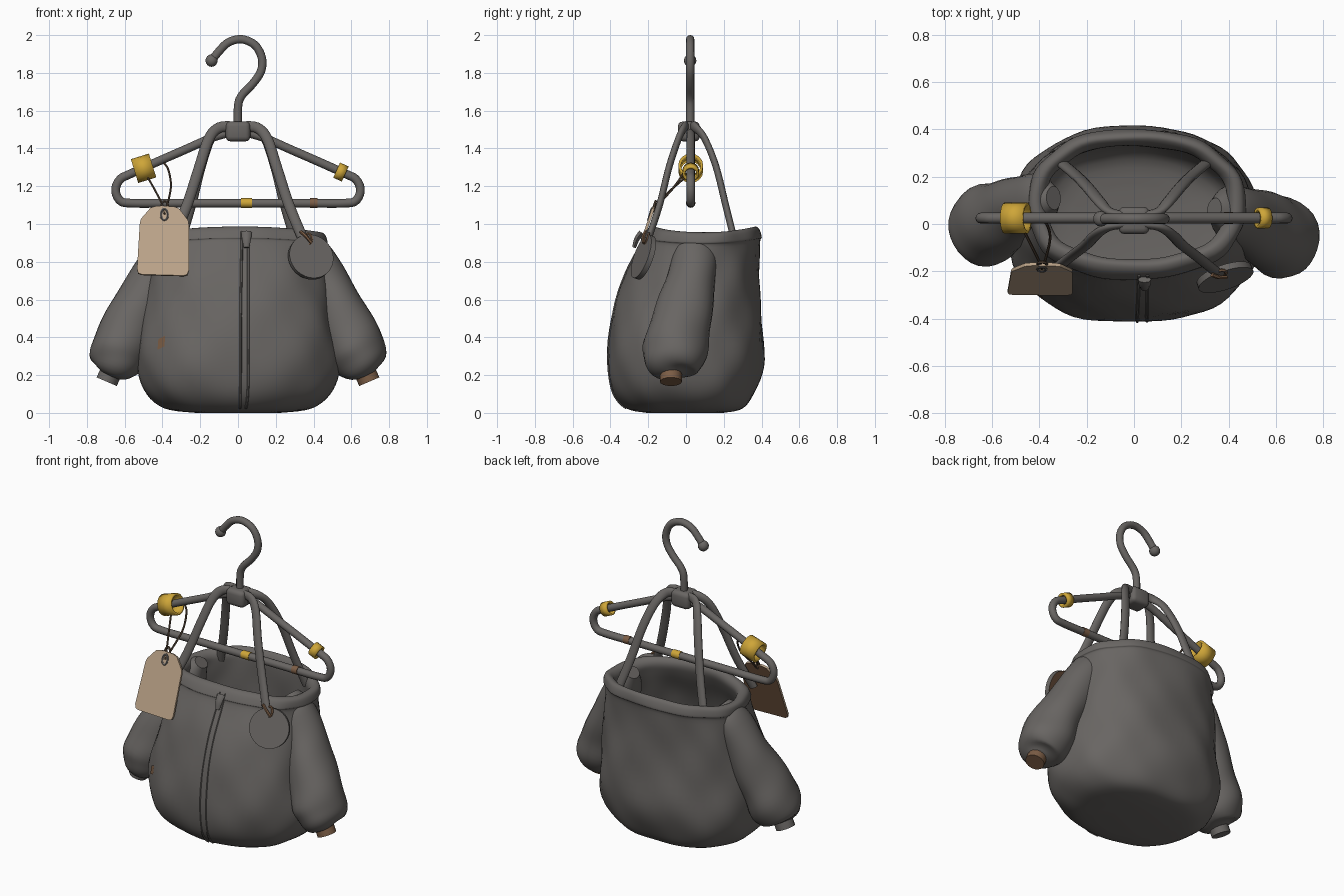
import bpy, bmesh, math
from mathutils import Vector, Matrix

if "Cube" in bpy.data.objects:
    bpy.data.objects.remove(bpy.data.objects["Cube"])


def material(name, rgb):
    m = bpy.data.materials.new(name)
    m.use_nodes = True
    m.diffuse_color = (*rgb, 1)
    bsdf = m.node_tree.nodes["Principled BSDF"]
    bsdf.inputs["Base Color"].default_value = (*rgb, 1)
    bsdf.inputs["Roughness"].default_value = 0.8
    return m


grey = material("charcoal cloth", (0.14, 0.131, 0.124))
yellow = material("mustard yellow", (0.62, 0.38, 0.04))
tan = material("tan card", (0.50, 0.37, 0.25))
brown = material("rust brown", (0.20, 0.11, 0.06))
cord = material("dark cord", (0.09, 0.06, 0.04))


def finish(bm, name, *mats, angle=50):
    bmesh.ops.recalc_face_normals(bm, faces=bm.faces)
    mesh = bpy.data.meshes.new(name)
    bm.to_mesh(mesh)
    bm.free()
    ob = bpy.data.objects.new(name, mesh)
    bpy.context.collection.objects.link(ob)
    for m in mats:
        mesh.materials.append(m)
    bpy.context.view_layer.objects.active = ob
    ob.select_set(True)
    bpy.ops.object.shade_smooth_by_angle(angle=math.radians(angle))
    ob.select_set(False)
    return ob


def spline(pts, t):
    """Catmull-Rom value at t along a list of tuples."""
    i = min(int(t), len(pts) - 2)
    f = t - i
    a, b, c, d = (Vector(pts[max(0, min(j, len(pts) - 1))]) for j in range(i - 1, i + 3))
    return b + 0.5 * f * (c - a + f * (2 * a - 5 * b + 4 * c - d + f * (3 * (b - c) + d - a)))


def loft(rings, closed=False):
    bm = bmesh.new()
    rows = [[bm.verts.new(p) for p in r] for r in rings]
    n = len(rows[0])
    for k in range(len(rows) if closed else len(rows) - 1):
        r, s = rows[k], rows[(k + 1) % len(rows)]
        for j in range(n):
            bm.faces.new((r[j], r[(j + 1) % n], s[(j + 1) % n], s[j]))
    if not closed:
        bm.faces.new(rows[0])
        bm.faces.new(rows[-1])
    return bm


def sweep(name, pts, mat, ra=0.02, rb=None, hint=(0, 1, 0), steps=5, closed=False, sides=12, crease=0):
    """Elliptical tube; points may carry their own two radii."""
    pts = [tuple(p) if len(p) == 5 else (*p, ra, rb or ra) for p in pts]
    if closed:
        path = [spline(pts[-2:] + pts + pts[:3], 2 + i / steps) for i in range(len(pts) * steps)]
    else:
        path = [spline(pts, i / steps) for i in range((len(pts) - 1) * steps + 1)]
    rings, n = [], len(path)
    for i, p in enumerate(path):
        q0, q1 = (path[i - 1], path[(i + 1) % n]) if closed else (path[max(i - 1, 0)], path[min(i + 1, n - 1)])
        d = (Vector(q1[:3]) - Vector(q0[:3])).normalized()
        u = Vector(hint)
        u = (u - d * u.dot(d)).normalized()
        v = d.cross(u)
        ring = []
        for j in range(sides):
            a = math.tau * j / sides
            w = 1 + crease * math.sin(3 * a + 0.5 * i) + crease * math.sin(2 * a - 0.9 * i)
            ring.append(Vector(p[:3]) + w * (u * p[3] * math.cos(a) + v * p[4] * math.sin(a)))
        rings.append(ring)
    return finish(loft(rings, closed), name, mat)


# Bag body: height, half width, front, back; goes up the outside and down the lining
PROFILE = [(0, .22, -.2, .2), (.025, .39, -.31, .31), (.12, .5, -.39, .37), (.28, .535, -.42, .41),
           (.5, .51, -.39, .40), (.72, .475, -.325, .39), (.9, .452, -.24, .39), (.93, .46, -.235, .40),
           (.975, .45, -.205, .385), (.985, .415, -.17, .36), (.95, .385, -.15, .335), (.88, .39, -.17, .33),
           (.7, .41, -.25, .34), (.4, .44, -.32, .35), (.15, .4, -.3, .3), (.1, .2, -.15, .15)]


def body_point(t, a, lift=0.0):
    z, hw, yf, yb = spline(PROFILE, t)
    c, s = math.cos(a), math.sin(a)
    e = 2 / 2.3
    fold = 1 + .012 * math.sin(3 * a + 9 * z) + .009 * math.sin(7 * a - 13 * z) + .006 * math.sin(11 * a + 17 * z)
    x = (hw * fold + lift) * math.copysign(abs(c) ** e, c)
    y = (yf + yb) / 2 + ((yb - yf) / 2 * fold + lift) * math.copysign(abs(s) ** e, s)
    z -= .03 * c * c * max(0, min(1, (z - .7) / .25))
    return Vector((x + .02 * max(0, z - .5), y, max(z, 0)))


def span(a, b, n):
    return [a + (b - a) * i / (n - 1) for i in range(n)]


body = loft([[body_point(t, math.tau * j / 72) for j in range(72)] for t in span(0, len(PROFILE) - 1, 76)])
finish(body, "bag_body", grey, angle=70)

# Front zip ridges and pull
front = -math.pi / 2
for k, a in enumerate((.015, .075)):
    sweep(f"zip_ridge_{k}", [body_point(t, front + a, -.001) for t in span(1, 7.6, 30)], grey, .007,
          hint=(1, 0, 0), steps=2, sides=6)
sweep("zip_pull", [(.045, -.235, .955, .016, .028), (.045, -.26, .92, .014, .024), (.045, -.275, .875, .01, .015)],
      grey, hint=(0, 1, 0), sides=8)

# Worn patch on the cloth
patch = bmesh.new()
grid = [[patch.verts.new(body_point(t + .8 * (a + 2.4), a, .005)) for a in span(-2.44, -2.34, 5)]
        for t in span(3.3, 3.55, 4)]
for r, s in zip(grid, grid[1:]):
    for j in range(4):
        patch.faces.new((r[j], r[j + 1], s[j + 1], s[j]))
finish(patch, "worn_patch", brown)

# Sleeves with cuffs
SLEEVE = [(.34, .06, .93, .05, .04), (.40, .05, .85, .11, .09), (.48, .02, .66, .135, .125),
          (.57, -.03, .47, .16, .145), (.63, -.06, .32, .17, .155), (.66, -.08, .235, .135, .12),
          (.675, -.08, .2, .06, .055)]
for side, s, dy, cuff_mat in (("left", 1, 0, brown), ("right", -1, .05, grey)):
    sweep(f"{side}_sleeve", [(s * x, y + dy, z, a, b) for x, y, z, a, b in SLEEVE], grey, sides=28, crease=.018)
    cuff = [(.67, -.08, .22), (.682, -.08, .195), (.695, -.08, .165)]
    sweep(f"{side}_cuff", [(s * x, y + dy, z) for x, y, z in cuff], cuff_mat, .058, steps=2, sides=16)

    # Straps running from the hub to the rim
    front_strap = [(.02, .0, 1.515), (.1, -.01, 1.51), (.155, -.04, 1.45), (.205, -.09, 1.3),
                   (.27, -.14, 1.1), (.345, -.2, .92)]
    back_strap = [(.02, .035, 1.515), (.1, .05, 1.51), (.15, .1, 1.45), (.2, .16, 1.3), (.25, .21, 1.1), (.31, .26, .9)]
    for name, pts in (("front", front_strap), ("back", back_strap)):
        sweep(f"{name}_{side}_strap", [(s * x, y, z) for x, y, z in pts], grey, .018, .028)

# Hanger frame and hook
half = [(.08, 1.475), (.3, 1.385), (.56, 1.27), (.625, 1.235), (.648, 1.18), (.625, 1.125), (.56, 1.11), (.3, 1.11)]
loop = half + [(-x, z) for x, z in reversed(half)]
sweep("hanger_frame", [(x, .025, z) for x, z in loop], grey, .023, closed=True)
hook = [(0, 1.48), (0, 1.62), (.02, 1.68), (.08, 1.745), (.122, 1.81), (.126, 1.88), (.09, 1.947), (.02, 1.978),
        (-.05, 1.962), (-.1, 1.915), (-.14, 1.865)]
sweep("hanger_hook", [(x, .022, z) for x, z in hook], grey, .022)
ball = bmesh.new()
bmesh.ops.create_uvsphere(ball, u_segments=14, v_segments=8, radius=.033,
                          matrix=Matrix.Translation((-.14, .022, 1.865)))
finish(ball, "hook_tip", grey)

# Hub block
hub = bmesh.new()
bmesh.ops.create_cube(hub, matrix=Matrix.Translation((0, .015, 1.49)) @ Matrix.Diagonal((.13, .115, .105, 1)))
bmesh.ops.bevel(hub, geom=hub.edges[:], offset=.025, segments=3, affect='EDGES', profile=.5)
finish(hub, "hub", grey)


# Yellow clips wrapped around the hanger arms
def clip(name, x, z, radius, depth, slope):
    bm = bmesh.new()
    mat = Matrix.Translation((x, .025, z)) @ Matrix.Rotation(slope, 4, 'Y') @ Matrix.Rotation(math.pi / 2, 4, 'Y')
    bmesh.ops.create_cone(bm, cap_ends=False, segments=16, radius1=radius, radius2=radius, depth=depth, matrix=mat)
    ob = finish(bm, name, yellow)
    mod = ob.modifiers.new("wall", 'SOLIDIFY')
    mod.thickness = .014


clip("right_clip", -.5, 1.295, .066, .1, -.3)
clip("left_clip", .545, 1.275, .044, .05, .42)
for name, x, w, m in (("bar_mark", .045, .028, yellow), ("bar_scuff", .4, .02, brown)):
    sweep(name, [(x - w, .025, 1.111), (x, .025, 1.111), (x + w, .025, 1.111)], m, .0255)


# Flat tags: an outline extruded, with its own colour on the reverse
def tag(name, outline, thick, place, *mats):
    bm = bmesh.new()
    face = bm.faces.new([bm.verts.new((x, -thick / 2, z)) for x, z in outline])
    out = bmesh.ops.extrude_face_region(bm, geom=[face])
    bmesh.ops.translate(bm, vec=(0, thick, 0), verts=[v for v in out["geom"] if isinstance(v, bmesh.types.BMVert)])
    bmesh.ops.recalc_face_normals(bm, faces=bm.faces)
    for f in bm.faces:
        f.material_index = 1 if f.normal.y > .5 else 0
    bm.transform(place)
    return finish(bm, name, *mats, angle=30)


side_edge = [(.045, .2), (.075, .19), (.125, .125), (.13, .1), (.137, -.155), (.13, -.178), (.11, -.185)]
place = Matrix.Translation((-.393, -.235, .903)) @ Matrix.Rotation(-.33, 4, 'X') @ Matrix.Rotation(.03, 4, 'Y')
tag("card_tag", side_edge + [(-x, z) for x, z in reversed(side_edge)], .014, place, tan, brown)
disc = [(.122 * math.cos(math.tau * i / 32), .122 * math.sin(math.tau * i / 32)) for i in range(32)]
place = Matrix.Translation((.385, -.225, .825)) @ Matrix.Rotation(.33, 4, 'Z') @ Matrix.Rotation(-.33, 4, 'X')
tag("round_tag", disc, .028, place, grey, brown)


# Cords and eyelets
def ring(name, centre, r, mat):
    x, y, z = centre
    pts = [(x + r * .6 * math.cos(a), y + .3 * r * math.sin(a), z + r * math.sin(a)) for a in span(0, math.tau * 7 / 8, 8)]
    sweep(name, pts, mat, .007, closed=True, steps=2, sides=6)


sweep("cord_front", [(-.48, .0, 1.25), (-.44, -.08, 1.18), (-.4, -.16, 1.1), (-.39, -.19, 1.05)], cord, .006, sides=6)
sweep("cord_back", [(-.4, .02, 1.33), (-.37, .0, 1.29), (-.355, -.06, 1.2), (-.375, -.15, 1.1), (-.39, -.19, 1.05)],
      cord, .006, sides=6)
ring("card_eyelet", (-.39, -.19, 1.05), .03, grey)
ring("card_knot", (-.388, -.17, 1.09), .03, cord)
ring("round_eyelet", (.372, -.205, .92), .03, brown)
sweep("round_cord", [(.33, -.215, .96), (.36, -.225, .935), (.39, -.225, .9)], brown, .009, hint=(1, 0, 0), sides=6)
